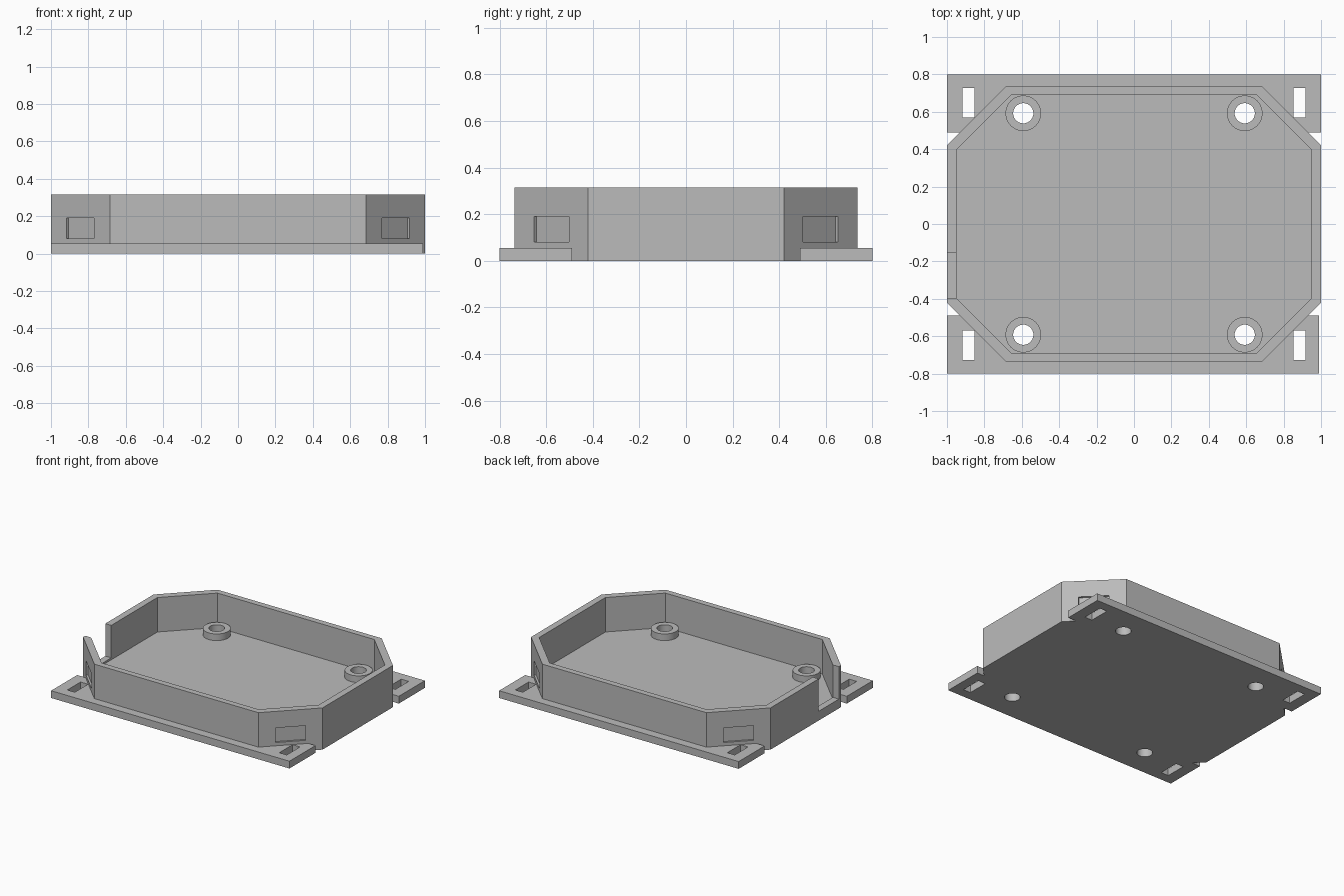
import bpy, bmesh, math
from mathutils import Matrix

cube = bpy.data.objects.get("Cube")
if cube:
    bpy.data.objects.remove(cube, do_unlink=True)

grey = bpy.data.materials.new("plain grey")
grey.use_nodes = True
colour = (0.5, 0.5, 0.5, 1)
grey.diffuse_color = colour
grey.node_tree.nodes["Principled BSDF"].inputs["Base Color"].default_value = colour


def prism(name, outline, z0, z1):
    """Extrude a flat outline upwards from z0 to z1."""
    bm = bmesh.new()
    face = bm.faces.new([bm.verts.new((x, y, z0)) for x, y in outline])
    top = bmesh.ops.extrude_face_region(bm, geom=[face])["geom"]
    bmesh.ops.translate(bm, vec=(0, 0, z1 - z0),
                        verts=[v for v in top if isinstance(v, bmesh.types.BMVert)])
    bmesh.ops.recalc_face_normals(bm, faces=bm.faces)
    mesh = bpy.data.meshes.new(name)
    bm.to_mesh(mesh)
    bm.free()
    mesh.materials.append(grey)
    obj = bpy.data.objects.new(name, mesh)
    bpy.context.collection.objects.link(obj)
    return obj


def block(name, x0, x1, y0, y1, z0, z1):
    return prism(name, [(x0, y0), (x1, y0), (x1, y1), (x0, y1)], z0, z1)


def octagon(x, y, cx, cy):
    """Rectangle of half size x, y whose chamfers begin at cx and cy."""
    return [(x, -cy), (x, cy), (cx, y), (-cx, y),
            (-x, cy), (-x, -cy), (-cx, -y), (cx, -y)]


def circle(x, y, r, n=48):
    return [(x + r * math.cos(math.tau * i / n), y + r * math.sin(math.tau * i / n))
            for i in range(n)]


def combine(target, tool, operation):
    """Apply a boolean and discard its tool."""
    tool.hide_render = True
    mod = target.modifiers.new("combine", "BOOLEAN")
    mod.operation, mod.object, mod.solver = operation, tool, "EXACT"
    bpy.context.view_layer.objects.active = target
    bpy.ops.object.modifier_apply(modifier=mod.name)
    bpy.data.objects.remove(tool, do_unlink=True)


FLOOR, TOP = 0.055, 0.315
CORNERS = [(sx, sy) for sx in (-1, 1) for sy in (-1, 1)]

# Chamfered tray with front and back mounting flanges
tray = prism("enclosure_tray", octagon(1, 0.735, 0.685, 0.42), 0, TOP)
combine(tray, block("front_flange", -1, 0.99, -0.8, -0.49, 0, FLOOR), "UNION")
combine(tray, block("back_flange", -1, 1, 0.49, 0.8, 0, FLOOR), "UNION")
combine(tray, prism("cavity", octagon(0.95, 0.69, 0.655, 0.395), FLOOR, 0.5), "DIFFERENCE")

# Cable opening in the right wall
combine(tray, block("cable_opening", -1.1, -0.93, -0.395, -0.155, 0.07, 0.5), "DIFFERENCE")

for sx, sy in CORNERS:
    # Screw boss with a through hole
    x, y = sx * 0.592, sy * 0.592
    combine(tray, prism("screw_boss", circle(x, y, 0.095), 0.03, 0.105), "UNION")
    combine(tray, prism("screw_hole", circle(x, y, 0.054), -0.1, 0.2), "DIFFERENCE")

    # Strap slot through the flange
    cx, cy = sx * 0.885, sy * 0.648
    combine(tray, block("strap_slot", cx - 0.031, cx + 0.031, cy - 0.079, cy + 0.079,
                        -0.1, 0.07), "DIFFERENCE")

    # Shallow recess on the chamfered corner
    recess = block("corner_recess", -0.015, 0.1, -0.105, 0.105, 0.08, 0.19)
    recess.data.transform(Matrix.Translation((sx * 0.843, sy * 0.577, 0))
                          @ Matrix.Rotation(math.atan2(sy, sx), 4, "Z"))
    combine(tray, recess, "DIFFERENCE")

# Smooth the round parts and keep the corners crisp
bpy.ops.object.select_all(action="DESELECT")
tray.select_set(True)
bpy.context.view_layer.objects.active = tray
bpy.ops.object.shade_smooth_by_angle(angle=math.radians(30))
